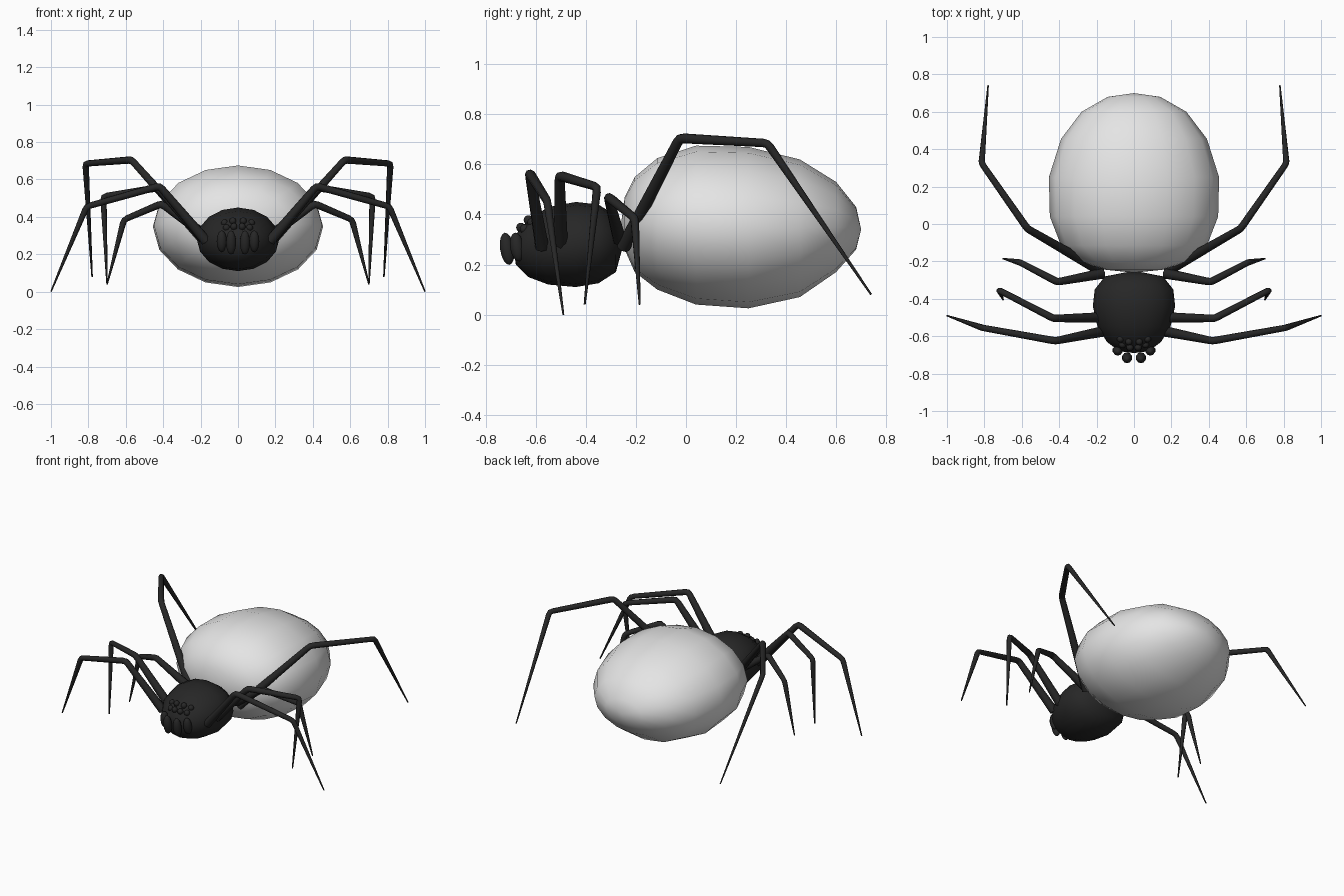
import bpy, bmesh, math
from mathutils import Vector

if "Cube" in bpy.data.objects:
    bpy.data.objects.remove(bpy.data.objects["Cube"])


def material(name, color):
    m = bpy.data.materials.new(name)
    m.diffuse_color = (*color, 1)
    m.use_nodes = True
    m.node_tree.nodes["Principled BSDF"].inputs["Base Color"].default_value = m.diffuse_color
    return m


PALE = material("pale grey", (0.78, 0.78, 0.78))
BLACK = material("soft black", (0.02, 0.02, 0.02))


def finish(bm, name, mat):
    bmesh.ops.recalc_face_normals(bm, faces=bm.faces)
    for f in bm.faces:
        f.smooth = True
    me = bpy.data.meshes.new(name)
    bm.to_mesh(me)
    bm.free()
    me.materials.append(mat)
    ob = bpy.data.objects.new(name, me)
    bpy.context.collection.objects.link(ob)
    return ob


def body(name, mat, front, rings, back, sides=16):
    """Loft elliptical rings (y, half width, bottom z, top z) between two poles (y, z)."""
    bm = bmesh.new()
    loops = []
    for y, w, lo, hi in rings:
        loops.append([bm.verts.new((w * math.sin(2 * math.pi * i / sides), y,
                                    (lo + hi) / 2 + (hi - lo) / 2 * math.cos(2 * math.pi * i / sides)))
                      for i in range(sides)])
    for a, b in zip(loops, loops[1:]):
        for i in range(sides):
            j = (i + 1) % sides
            bm.faces.new((a[i], a[j], b[j], b[i]))
    for loop, (y, z) in ((loops[0], front), (loops[-1], back)):
        pole = bm.verts.new((0, y, z))
        for i in range(sides):
            bm.faces.new((loop[i], loop[(i + 1) % sides], pole))
    return finish(bm, name, mat)


def lobe(name, center, size, tilt=0):
    """Small ellipsoid, tilted about x."""
    bm = bmesh.new()
    bmesh.ops.create_uvsphere(bm, u_segments=10, v_segments=8, radius=1)
    ob = finish(bm, name, BLACK)
    ob.location, ob.scale, ob.rotation_euler = center, size, (tilt, 0, 0)


def leg(name, points, radii, side):
    """Tapered tube with slightly rounded knees."""
    pts = [Vector((p[0] * side, p[1], p[2])) for p in points]
    path = [(pts[0], radii[0])]
    for k in range(1, len(pts) - 1):
        p = pts[k]
        before = p + (pts[k - 1] - p).normalized() * 0.022
        after = p + (pts[k + 1] - p).normalized() * 0.022
        path += [(before, radii[k]), (p * 0.6 + (before + after) * 0.2, radii[k]), (after, radii[k])]
    path.append((pts[-1], radii[-1]))
    cu = bpy.data.curves.new(name, 'CURVE')
    cu.dimensions = '3D'
    cu.bevel_depth = 1
    cu.bevel_resolution = 2
    cu.use_fill_caps = True
    sp = cu.splines.new('POLY')
    sp.points.add(len(path) - 1)
    for sp_pt, (co, r) in zip(sp.points, path):
        sp_pt.co = (*co, 1)
        sp_pt.radius = r
    sp.use_smooth = True
    cu.materials.append(BLACK)
    ob = bpy.data.objects.new(name, cu)
    bpy.context.collection.objects.link(ob)
    bpy.ops.object.select_all(action='DESELECT')
    ob.select_set(True)
    bpy.context.view_layer.objects.active = ob
    bpy.ops.object.convert(target='MESH')
    bpy.ops.object.shade_smooth_by_angle(angle=math.radians(60))


# Abdomen and head
body("abdomen", PALE, (-0.26, 0.36), [
    (-0.245, 0.15, 0.26, 0.47), (-0.205, 0.28, 0.17, 0.55), (-0.115, 0.39, 0.10, 0.625),
    (0.04, 0.45, 0.04, 0.675), (0.25, 0.455, 0.025, 0.67), (0.455, 0.39, 0.07, 0.62),
    (0.60, 0.28, 0.17, 0.53), (0.68, 0.14, 0.26, 0.43)], (0.70, 0.34))
body("head", BLACK, (-0.69, 0.27), [
    (-0.68, 0.08, 0.20, 0.32), (-0.63, 0.145, 0.15, 0.38), (-0.55, 0.195, 0.12, 0.43),
    (-0.44, 0.22, 0.11, 0.45), (-0.35, 0.21, 0.125, 0.44), (-0.28, 0.155, 0.17, 0.395)],
    (-0.25, 0.28))

# Legs: hip, first knee, second knee, tip
LEGS = {
    "first_leg": [(0.17, -0.575, 0.27), (0.42, -0.625, 0.565), (0.81, -0.555, 0.455), (1.0, -0.49, 0.0)],
    "second_leg": [(0.18, -0.50, 0.28), (0.43, -0.505, 0.555), (0.72, -0.355, 0.51), (0.70, -0.405, 0.04)],
    "third_leg": [(0.17, -0.265, 0.30), (0.41, -0.31, 0.47), (0.61, -0.205, 0.385), (0.70, -0.185, 0.04)],
    "back_leg": [(0.18, -0.25, 0.27), (0.57, -0.025, 0.705), (0.815, 0.325, 0.685), (0.78, 0.74, 0.08)],
}
for side, label in ((-1, "left"), (1, "right")):
    for name, pts in LEGS.items():
        leg(f"{label}_{name}", pts, (0.028, 0.02, 0.017, 0.004), side)
    # Mouthparts
    lobe(f"{label}_inner_fang", (side * 0.037, -0.715, 0.263), (0.028, 0.028, 0.065), 0.15)
    lobe(f"{label}_outer_fang", (side * 0.087, -0.675, 0.27), (0.028, 0.028, 0.058), 0.15)
    # Eyes
    for i, c in enumerate([(0.028, -0.63, 0.378), (0.072, -0.615, 0.368),
                           (0.022, -0.66, 0.348), (0.062, -0.645, 0.342)]):
        lobe(f"{label}_eye_{i + 1}", (side * c[0], c[1], c[2]), (0.019, 0.019, 0.019))
